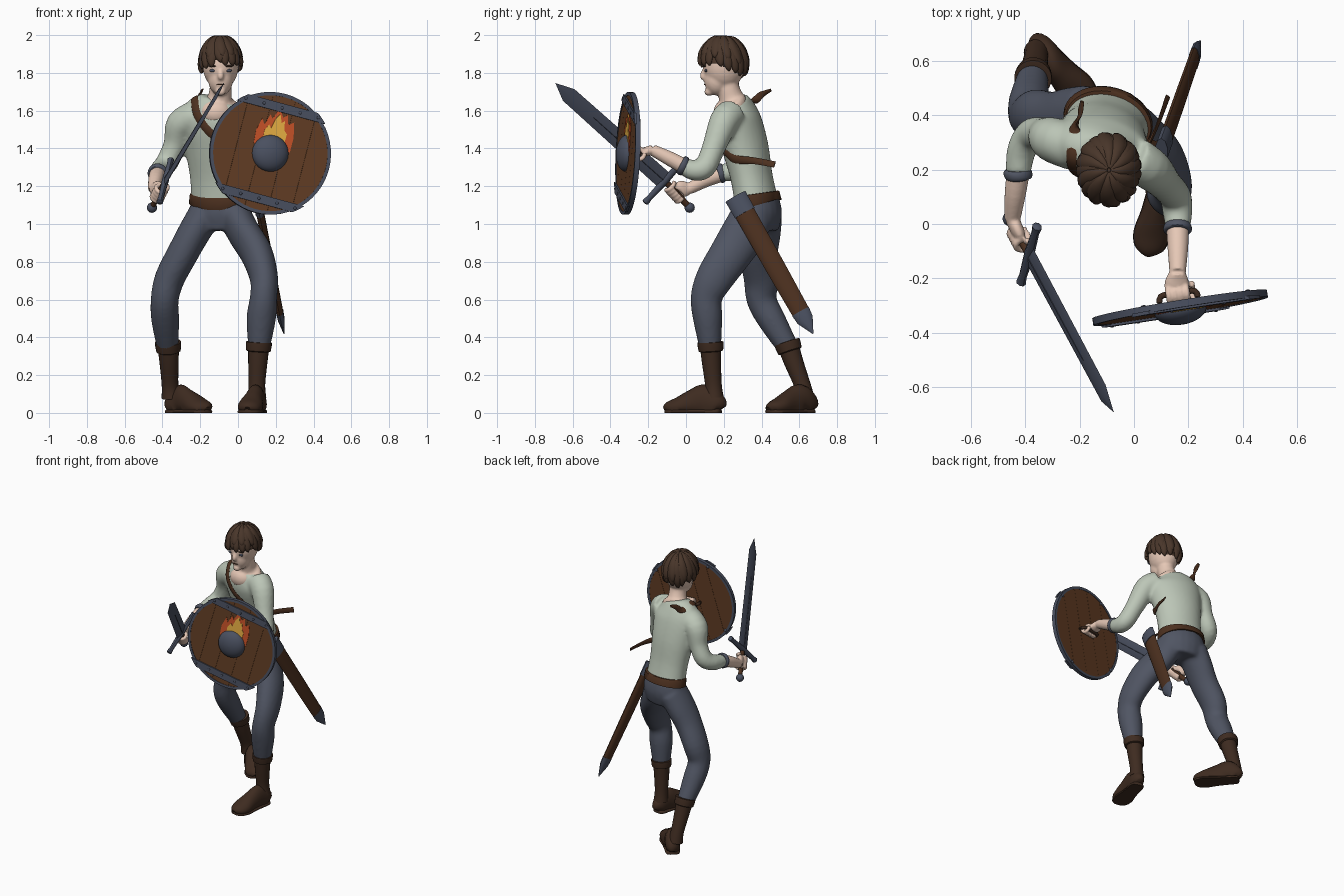
import bpy, bmesh, math, random
from mathutils import Vector, Matrix

if "Cube" in bpy.data.objects:
    bpy.data.objects.remove(bpy.data.objects["Cube"])
V = Vector
random.seed(4)

def mat(name, r, g, b):
    m = bpy.data.materials.new(name)
    m.diffuse_color = [((c / 255 + .055) / 1.055) ** 2.4 for c in (r, g, b)] + [1]
    m.use_nodes = True
    m.node_tree.nodes["Principled BSDF"].inputs["Base Color"].default_value = m.diffuse_color
    return m
SKIN, SHIRT = mat("skin", 230, 200, 182), mat("pale linen", 188, 198, 183)
CLOTH, METAL = mat("blue grey cloth", 80, 85, 99), mat("dark steel", 74, 80, 96)
BOOT, LEATHER = mat("dark boot leather", 62, 43, 32), mat("brown leather", 76, 48, 31)
WOOD, HAIR = mat("shield wood", 98, 61, 36), mat("brown hair", 73, 54, 42)
ORANGE, YELLOW = mat("flame orange", 200, 82, 40), mat("flame yellow", 238, 180, 70)

def finish(name, bm, m, angle=45):
    bmesh.ops.recalc_face_normals(bm, faces=bm.faces)
    me = bpy.data.meshes.new(name)
    bm.to_mesh(me); bm.free()
    ob = bpy.data.objects.new(name, me)
    bpy.context.collection.objects.link(ob)
    me.materials.append(m)
    pick([ob])
    bpy.ops.object.shade_smooth_by_angle(angle=math.radians(angle))
    return ob

def pick(obs):
    bpy.ops.object.select_all(action='DESELECT')
    for o in obs:
        o.select_set(True)
    bpy.context.view_layer.objects.active = obs[0]

def loft(name, pts, m, side=(1, 0, 0), n=20, sub=4, floor=None):
    """Elliptical tube through (x, y, z, side radius, other radius)."""
    P = [V(p if len(p) == 5 else (*p, p[3])) for p in pts]
    Q = []
    for i in range(len(P) - 1):
        a, b, c, d = P[max(i - 1, 0)], P[i], P[i + 1], P[min(i + 2, len(P) - 1)]
        for k in range(sub):
            t = k / sub
            Q.append(b + (c - a) * (.5 * t) + (a * 2 - b * 5 + c * 4 - d) * (.5 * t * t)
                     + (b * 3 - a - c * 3 + d) * (.5 * t ** 3))
    Q.append(P[-1])
    C = [V(q[:3]) for q in Q]
    bm, rings = bmesh.new(), []
    for i, q in enumerate(Q):
        t = (C[min(i + 1, len(C) - 1)] - C[max(i - 1, 0)]).normalized()
        s = V(side(C[i], t) if callable(side) else side)
        s = (s - t * s.dot(t)).normalized()
        f = t.cross(s)
        ring = []
        for k in range(n):
            a = 2 * math.pi * k / n
            v = C[i] + s * (max(q[3], .001) * math.cos(a)) + f * (max(q[4], .001) * math.sin(a))
            if floor is not None:
                v.z = max(v.z, floor)
            ring.append(bm.verts.new(v))
        rings.append(ring)
    for a, b in zip(rings, rings[1:]):
        for k in range(n):
            bm.faces.new((a[k], a[(k + 1) % n], b[(k + 1) % n], b[k]))
    bm.faces.new(rings[0][::-1]); bm.faces.new(rings[-1])
    return finish(name, bm, m)

def ball(name, c, r, m, M=None):
    bm = bmesh.new()
    bmesh.ops.create_uvsphere(bm, u_segments=24, v_segments=14, radius=1)
    bm.transform((M or Matrix()) @ Matrix.Translation(c) @ Matrix.Diagonal((*r, 1)))
    return finish(name, bm, m)

def fuse(name, obs, voxel, smooth=4):
    """Blend overlapping parts into one smooth skin."""
    pick(obs)
    bpy.ops.object.join()
    ob = obs[0]
    ob.name = name
    r = ob.modifiers.new("remesh", 'REMESH')
    r.mode, r.voxel_size, r.use_smooth_shade = 'VOXEL', voxel, True
    s = ob.modifiers.new("smooth", 'SMOOTH')
    s.factor, s.iterations = .5, smooth
    for md in ("remesh", "smooth"):
        bpy.ops.object.modifier_apply(modifier=md)
    bpy.ops.object.shade_smooth_by_angle(angle=math.radians(60))
    return ob

ACROSS = (.96, -.27, 0)  # the body is turned a little
# trousers
fuse("trousers", [
    loft("pelvis", [(-.096, .378, 1.13, .153, .112), (-.093, .385, 1.05, .166, .12), (-.09, .385, .965, .14, .1)], CLOTH, ACROSS),
    loft("left_leg", [(-.02, .35, 1.05, .09, .11), (.032, .305, .95, .086, .12), (.1, .235, .84, .085, .112), (.138, .15, .71, .075, .1),
                      (.135, .108, .61, .072, .084), (.123, .115, .5, .078), (.11, .13, .33, .056)], CLOTH),
    loft("right_leg", [(-.175, .4, 1.05, .09, .11), (-.235, .39, .95, .086, .112), (-.295, .385, .84, .083, .102), (-.362, .4, .71, .08, .095),
                       (-.388, .4, .6, .074, .08), (-.385, .455, .49, .074), (-.37, .55, .33, .055)], CLOTH)], .012, 5)
# shirt
shirt = fuse("shirt", [
    loft("torso", [(-.096, .372, 1.12, .155, .112), (-.105, .347, 1.25, .152, .108), (-.115, .315, 1.4, .168, .119),
                   (-.12, .278, 1.53, .188, .12), (-.115, .262, 1.6, .17, .103), (-.1, .25, 1.66, .1, .075)], SHIRT, ACROSS, n=32),
    loft("right_sleeve", [(-.22, .28, 1.57, .085), (-.3, .31, 1.525, .083), (-.333, .33, 1.42, .062), (-.376, .328, 1.325, .06),
                          (-.413, .27, 1.285, .054), (-.425, .185, 1.27, .046)], SHIRT),
    loft("left_sleeve", [(0, .24, 1.58, .083), (.062, .2, 1.54, .078), (.115, .145, 1.4, .062), (.152, .1, 1.3, .059),
                         (.16, .04, 1.285, .055), (.16, -.02, 1.31, .045)], SHIRT)], .012, 5)
loft("right_cuff", [(-.425, .2, 1.272, .046), (-.425, .19, 1.27, .052), (-.427, .176, 1.267, .052), (-.427, .17, 1.265, .044)], CLOTH, sub=2)
loft("left_cuff", [(.16, 0, 1.302, .046), (.16, -.01, 1.306, .052), (.16, -.024, 1.312, .052), (.16, -.03, 1.315, .044)], CLOTH, sub=2)
loft("belt", [(-.095, .383, 1.102, .162, .12), (-.095, .381, 1.109, .167, .123), (-.097, .374, 1.154, .163, .119), (-.097, .373, 1.161, .156, .114)],
     LEATHER, ACROSS, n=36, sub=1)
ball("right_shoulder_patch", (-.295, .315, 1.598), (.024, .018, .01), CLOTH)
ball("left_shoulder_patch", (.06, .192, 1.609), (.024, .018, .01), CLOTH)

# broken shoulder strap lying on the shirt, with loose ends
def strap_side(p, t):
    ok, q, nor, i = shirt.closest_point_on_mesh(p)
    return t.cross(nor)
path = []
for p in [(-.21, .33, 1.63), (-.21, .26, 1.64), (-.22, .19, 1.59), (-.185, .16, 1.52), (-.13, .15, 1.46), (-.05, .17, 1.4), (.02, .21, 1.36), (.05, .26, 1.34)]:
    ok, q, nor, i = shirt.closest_point_on_mesh(p)
    path.append((*(q + nor * .004), .022, .007))
loft("shoulder_strap", [(-.19, .45, 1.71, .01, .005), (-.2, .4, 1.685, .018, .006)] + path +
     [(.085, .36, 1.335, .018, .006), (.125, .47, 1.315, .018, .005)], LEATHER, strap_side, n=8)

# boots
def boot(name, shaft, heel, toe):
    loft(name + "_shaft", [(*p, r) for p, r in zip(shaft, (.05, .044, .051, .057))], BOOT)
    a, b = V(shaft[2]), V(shaft[3])
    loft(name + "_cuff", [(*a.lerp(b, f), r) for f, r in ((.6, .056), (.65, .065), (.98, .069), (1.16, .069), (1.18, .058))], BOOT, sub=1, n=24)
    rows = [(0, .02, .05), (.06, .045, .1), (.28, .05, .15), (.5, .055, .125), (.75, .066, .085), (.93, .052, .06), (1, .018, .035)]
    loft(name + "_foot", [(*V(heel).lerp(V(toe), f), .4 * h, w, .6 * h) for f, w, h in rows], BOOT, floor=.012)
    loft(name + "_sole", [(*V(heel).lerp(V(toe), f), .006, w + .002, .02) for f, w, h in rows], BOOT, floor=0)
boot("left_boot", [(.1, .15, .08), (.1, .145, .15), (.105, .135, .27), (.11, .13, .36)], (.112, .185), (.05, -.11))
boot("right_boot", [(-.355, .63, .08), (-.36, .615, .15), (-.365, .57, .27), (-.37, .54, .36)], (-.362, .666), (-.162, .44))

# head and neck
HX = -.092
fuse("head", [
    ball("skull", (HX, .2, 1.845), (.096, .112, .135), SKIN),
    ball("jaw", (HX, .163, 1.765), (.066, .068, .085), SKIN),
    ball("chin", (HX, .122, 1.7), (.028, .026, .022), SKIN),
    loft("nose", [(HX, .105, 1.83, .01), (HX, .088, 1.785, .016), (HX, .1, 1.768, .012)], SKIN),
    loft("neck", [(-.105, .25, 1.55, .1, .075), (-.1, .25, 1.635, .105, .075), (-.097, .24, 1.665, .067), (HX, .225, 1.72, .058), (HX, .215, 1.8, .055)], SKIN),
    ball("upper_chest", (-.116, .21, 1.59), (.085, .065, .07), SKIN)], .008, 4)
for s, w in ((-1, "right"), (1, "left")):
    ball(w + "_eye", (HX + s * .042, .106, 1.812), (.018, .008, .008), METAL)
    ball(w + "_brow", (HX + s * .042, .099, 1.836), (.024, .008, .005), HAIR)
ball("mouth", (HX, .1, 1.738), (.022, .005, .003), LEATHER)

# hair: scalp cap plus thick radiating locks, longer towards the back
HC, HR = V((HX, .197, 1.85)), (.104, .122, .138)
def hair_end(phi):
    return 1.815 + (.035 if math.cos(phi) > 0 else .04) * math.cos(phi)
bm = bmesh.new()
bmesh.ops.create_uvsphere(bm, u_segments=32, v_segments=24, radius=1)
bm.transform(Matrix.Translation(HC) @ Matrix.Diagonal((*HR, 1)))
low = [v for v in bm.verts if v.co.z < hair_end(math.atan2(v.co.x - HX, -(v.co.y - HC.y))) + .01]
bmesh.ops.delete(bm, geom=low, context='VERTS')
finish("hair_cap", bm, HAIR, 60)
locks = []
for layer, count, grow in ((0, 17, .003), (1, 11, .006)):
    for k in range(count):
        phi = 2 * math.pi * (k + .5 * layer) / count + random.uniform(-.1, .1)
        ze = hair_end(phi) + random.uniform(-.012, .012) + .045 * layer
        end = math.acos(max(-.8, (ze - HC.z) / .15))
        pts = []
        for f, w in ((.04, .008), (.25, .018), (.5, .028), (.75, .028), (.92, .018), (1, .003)):
            th, ph = end * f, phi + .3 * f
            R = [r + grow for r in HR]
            pts.append((HC.x + R[0] * math.sin(th) * math.sin(ph), HC.y - R[1] * math.sin(th) * math.cos(ph),
                        HC.z + R[2] * math.cos(th) - .002, w, .014 if w > .01 else .005))
        locks.append(loft("lock", pts, HAIR, lambda p, t: t.cross(p - HC), n=8, sub=3))
pick(locks)
bpy.ops.object.join()
locks[0].name = "hair_locks"

# sword
G, TIP = V((-.385, -.112, 1.228)), V((-.075, -.69, 1.745))
D, W = (TIP - G).normalized(), V((.06, .21, .23)).normalized()
def along(t, a, b):
    return (*(G + D * t), a, b)
L = (TIP - G).length
loft("sword_blade", [along(0, .049, .011), along(L - .1, .044, .009), along(L, .001, .001)], METAL, W, n=4, sub=1)
loft("sword_fuller", [along(0, .01, .013), along(L * .65, .007, .011), along(L * .7, .001, .008)], METAL, W, n=4, sub=1)
loft("sword_guard", [(*(G + W * k), r, r * .9) for k, r in ((-.16, .014), (-.155, .02), (-.12, .016), (0, .021), (.12, .016), (.155, .02), (.16, .014))],
     METAL, D, n=8, sub=1)
BUTT = G - D * .19 + V((0, 0, -.024))
GD = (G - BUTT).normalized()
loft("sword_grip", [(*G.lerp(BUTT, f), .017, .014) for f in (0, .5, .95)], LEATHER, W, n=12)
ball("sword_pommel", BUTT, (.027, .027, .027), METAL)

# arms and gripping hands
def arm(name, wrist, pts, c, axis):
    c, axis = V(c), V(axis).normalized()
    e1 = V(wrist) - c
    e1 = (e1 - axis * e1.dot(axis)).normalized()
    e2 = axis.cross(e1)
    k = c + e1 * .03
    parts = [loft("forearm", pts + [(*wrist, .03)], SKIN),
             loft("palm", [(*wrist, .03, .027), (*V(wrist).lerp(k, .5), .042, .025), (*k, .045, .024), (*(c + e1 * .018), .04, .016)], SKIN, axis)]
    for i in range(5):
        o = c + axis * ((i - 1.5) * .022)
        sgn, far = (1, 4.6) if i < 4 else (-1, 3.2)
        arc = [.2 + far * j / 6 for j in range(7)]
        parts.append(loft("finger", [(*(o + e1 * (.029 * math.cos(a)) + e2 * (sgn * .029 * math.sin(a))), .0125) for a in arc], SKIN, axis, n=10, sub=2))
    fuse(name, parts, .006, 2)
arm("right_forearm_and_hand", (-.447, .018, 1.186), [(-.424, .2, 1.27, .043), (-.436, .11, 1.236, .039)], G.lerp(BUTT, .47), GD)

# shield, built flat and then placed by a frame
N = V((.16, -.985, .045)).normalized()
U0 = V((.985, .16, 0)).normalized()
V0 = N.cross(U0)
a = math.radians(15)
U = U0 * math.cos(a) - V0 * math.sin(a)
S = Matrix((U, N.cross(U), N)).transposed().to_4x4()
S.translation = V((.169, -.306, 1.374))
def plate(name, outline, z0, z1, m):
    bm = bmesh.new()
    f = bm.faces.new([bm.verts.new((x, y, z0)) for x, y in outline])
    r = bmesh.ops.extrude_face_region(bm, geom=[f])
    bmesh.ops.translate(bm, verts=[g for g in r["geom"] if isinstance(g, bmesh.types.BMVert)], vec=(0, 0, z1 - z0))
    bm.transform(S)
    return finish(name, bm, m, 30)
def slice_of_disc(lo, hi, R, flip=False):
    xs = [lo + (hi - lo) * k / 10 for k in range(11)]
    top = [(x, math.sqrt(max(R * R - x * x, 1e-6))) for x in xs]
    pts = top + [(x, -y) for x, y in reversed(top)]
    return [(y, x) for x, y in pts] if flip else pts
for k in range(5):
    x = -.31 + .124 * k
    plate(f"shield_plank_{k + 1}", slice_of_disc(x + .0005, x + .1235, .3105), -.01, .012, WOOD)
bm = bmesh.new()
prof = [(.307, -.012), (.325, -.012), (.325, .015), (.307, .015)]
rings = [[bm.verts.new((r * math.cos(t), r * math.sin(t), z)) for r, z in prof] for t in [2 * math.pi * k / 56 for k in range(56)]]
for i in range(56):
    for j in range(4):
        A, B, q = rings[i], rings[(i + 1) % 56], (j + 1) % 4
        bm.faces.new((A[j], B[j], B[q], A[q]))
bm.transform(S)
finish("shield_rim", bm, METAL, 30)
for s, w in ((1, "upper"), (-1, "lower")):
    lo, hi = sorted((s * .225, s * .272))
    plate(f"shield_{w}_band", slice_of_disc(lo, hi, .333, True), .008, .021, METAL)
    for x in (-.2, -.1, 0, .1, .2):
        ball("shield_rivet", (x, s * .248, .02), (.008, .008, .005), METAL, S)
    for x in (-.2, .2):
        ball("shield_back_rivet", (x, s * .235, -.01), (.011, .011, .007), METAL, S)
dome = [(.098 * math.cos(t), .008 + .056 * math.sin(t)) for t in [math.pi / 2 * k / 8 for k in range(9)]]
loft("shield_boss", [(*(S @ V((0, 0, h))), r) for r, h in dome], METAL, U, n=28, sub=1)
flame = [(-.1, .03), (-.105, .1), (-.088, .17), (-.07, .14), (-.05, .2), (-.035, .18), (-.01, .245), (.02, .2), (.04, .22), (.055, .17), (.083, .19), (.1, .11), (.1, .03)]
plate("flame_outer", flame, .01, .015, ORANGE)
core = [(-.055, .03), (-.062, .11), (-.045, .145), (-.03, .13), (-.018, .185), (0, .215), (.018, .17), (.032, .185), (.042, .135), (.06, .12), (.058, .03)]
plate("flame_inner", core, .014, .018, YELLOW)

# shield handle and left arm
H = S.translation - N * .05
loft("shield_handle", [(*(H + U0 * k - N * z), .011) for k, z in ((-.07, -.042), (-.064, 0), (0, .003), (.064, 0), (.07, -.042))], BOOT, N, n=10)
arm("left_forearm_and_hand", (.16, -.178, 1.392), [(.16, 0, 1.3, .042), (.161, -.09, 1.348, .038)], H, U0)

# scabbard
A, B = V((.1, .262, 1.145)), V((.244, .672, .42))
def sheath(name, rows, m):
    loft(name, [(*A.lerp(B, f), w, t) for f, w, t in rows], m, (0, .87, .49), n=10, sub=1)
sheath("scabbard_throat", [(0, .06, .025), (.12, .059, .025)], METAL)
sheath("scabbard_body", [(.1, .055, .021), (.5, .053, .02), (.86, .048, .018)], LEATHER)
sheath("scabbard_tip", [(.84, .05, .02), (.9, .045, .018), (1, .003, .003)], METAL)
loft("scabbard_hanger", [(.05, .3, 1.14, .02, .008), (.08, .285, 1.11, .02, .008), (.105, .3, 1.08, .02, .008)], LEATHER, (0, 1, 0), n=8)
